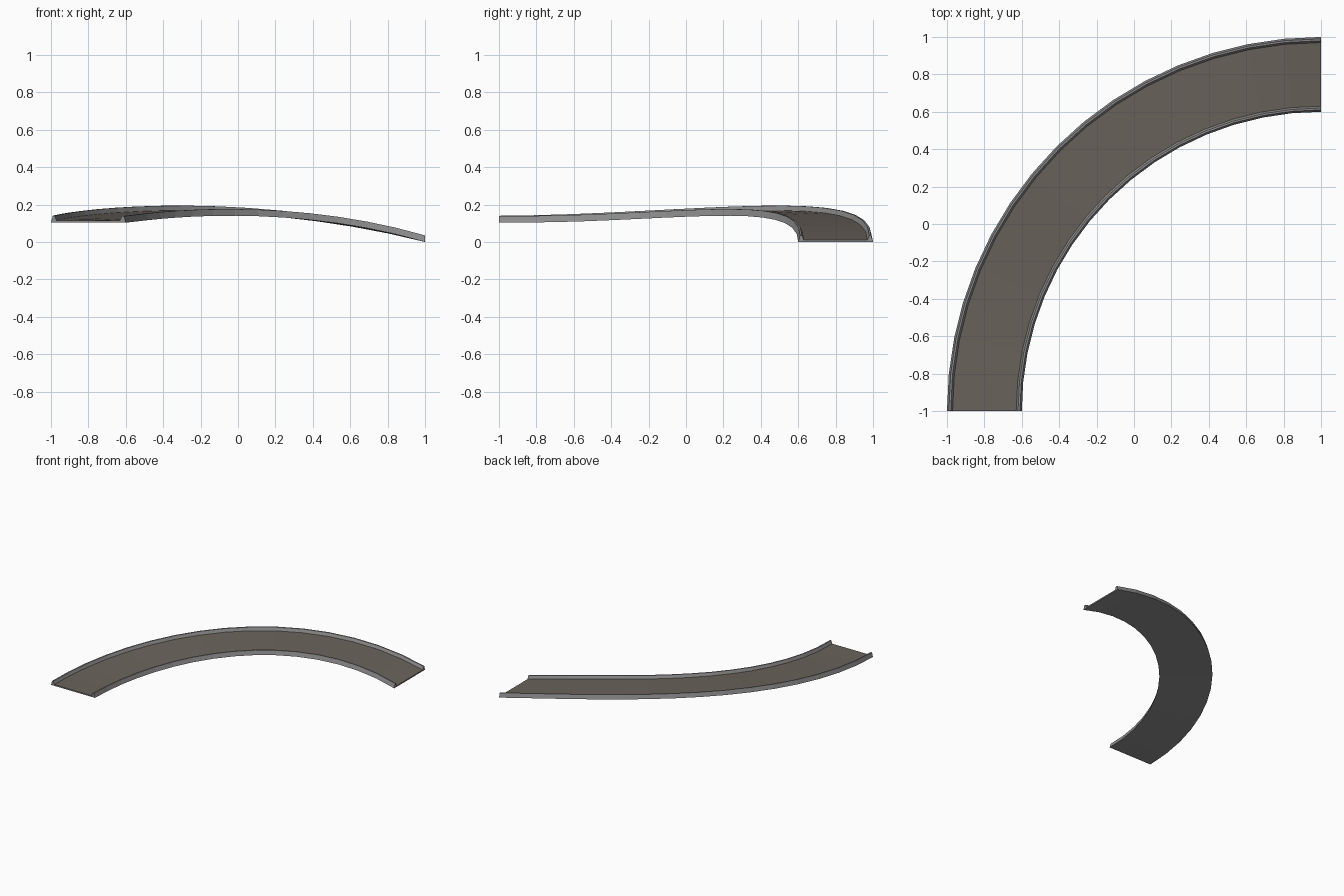
import bpy, math

if "Cube" in bpy.data.objects:
    bpy.data.objects.remove(bpy.data.objects["Cube"])

SEG = 16            # steps round the quarter bend
CX, CY = 1.0, -1.0  # centre of the bend


def material(name, rgb):
    m = bpy.data.materials.new(name)
    m.diffuse_color = (*rgb, 1)
    m.use_nodes = True
    m.node_tree.nodes["Principled BSDF"].inputs["Base Color"].default_value = m.diffuse_color
    return m


kerb_grey = material("kerb grey", (0.27, 0.27, 0.27))
road_brown = material("road brown grey", (0.145, 0.125, 0.105))

# Height of the underside along the bend: gentle crest, then a drop
KEYS = [(0, .105), (.25, .114), (.4, .13), (.52, .139), (.67, .130), (.84, .083), (1, 0)]


def base(t):
    # Lagrange cubic through four well spaced readings
    pts = [(0, .105), (.25, .117), (.6, .139), (1, 0)]
    z = 0
    for i, (a, h) in enumerate(pts):
        for j, (b, _) in enumerate(pts):
            if i != j:
                h *= (t - b) / (a - b)
        z += h
    return z


def bank(t):
    return 0.02 * math.sin(math.pi * t)   # outer side lifted mid-bend


# Cross-section (radius, height), inner kerb to outer kerb
PROFILE = [(1.6, 0), (1.61, .035), (1.62, .035), (1.63, .01),
           (1.97, .01), (1.98, .035), (1.99, .035), (2.0, 0)]
N = len(PROFILE)

verts, faces, mats = [], [], []
for i in range(SEG + 1):
    t = i / SEG
    a = t * math.pi / 2
    for r, h in PROFILE:
        lift = bank(t) * (r - 1.6) / 0.4
        verts.append((CX - r * math.cos(a), CY + r * math.sin(a), base(t) + h + lift))
for i in range(SEG):
    for k in range(N):
        p, q = i * N + k, i * N + (k + 1) % N
        faces.append((p, p + N, q + N, q))
        mats.append(1 if k == 3 else 0)
# End caps
e = SEG * N
faces += [tuple(range(N)), tuple(e + k for k in reversed(range(N)))]
mats += [0, 0]

mesh = bpy.data.meshes.new("curved_road")
mesh.from_pydata(verts, [], faces)
mesh.materials.append(kerb_grey)
mesh.materials.append(road_brown)
mesh.polygons.foreach_set("material_index", mats)
road = bpy.data.objects.new("curved_road", mesh)
bpy.context.collection.objects.link(road)

# Consistent outward normals
import bmesh
bm = bmesh.new()
bm.from_mesh(mesh)
bmesh.ops.recalc_face_normals(bm, faces=bm.faces)
bm.to_mesh(mesh)
bm.free()
